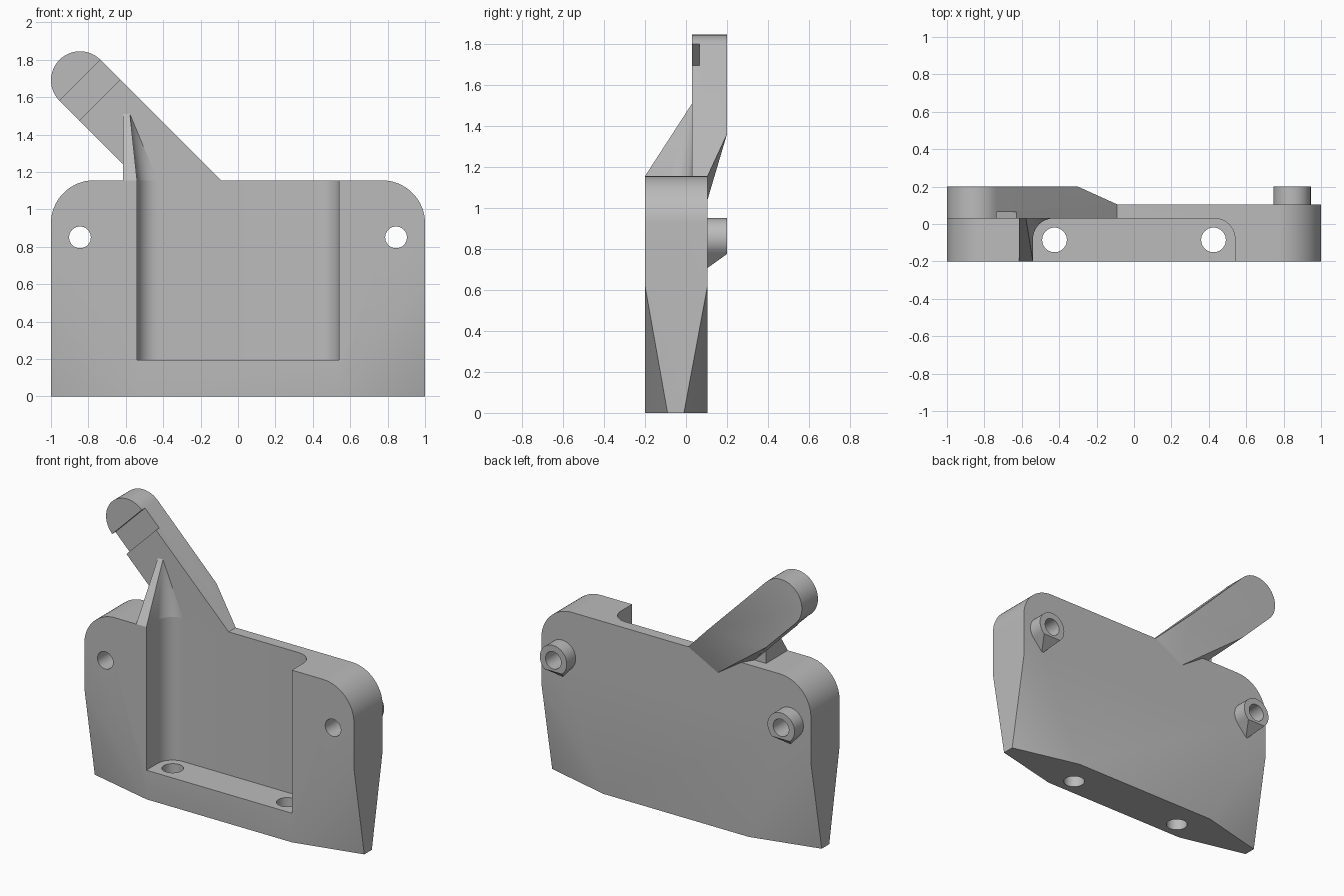
import bpy, bmesh
from math import sin, cos, pi, radians
from mathutils import Matrix

if "Cube" in bpy.data.objects:
    bpy.data.objects.remove(bpy.data.objects["Cube"])

grey = bpy.data.materials.new("plain_grey")
grey.use_nodes = True
grey.diffuse_color = (0.5, 0.5, 0.5, 1)
grey.node_tree.nodes["Principled BSDF"].inputs["Base Color"].default_value = (0.5, 0.5, 0.5, 1)

TOP, FRONT, BACK, WALL = 1.155, -0.2, 0.105, 0.03


def finish(name, bm):
    bmesh.ops.recalc_face_normals(bm, faces=bm.faces)
    mesh = bpy.data.meshes.new(name)
    bm.to_mesh(mesh)
    bm.free()
    mesh.materials.append(grey)
    obj = bpy.data.objects.new(name, mesh)
    bpy.context.collection.objects.link(obj)
    return obj


def hull(name, points):
    bm = bmesh.new()
    for p in points:
        bm.verts.new(p)
    bmesh.ops.convex_hull(bm, input=bm.verts)
    bmesh.ops.delete(bm, geom=[v for v in bm.verts if not v.link_faces], context='VERTS')
    bmesh.ops.dissolve_limit(bm, angle_limit=0.01, verts=bm.verts, edges=bm.edges)
    return finish(name, bm)


def arc(cx, cy, r, start, end, n=16):
    angles = [radians(start + (end - start) * i / n) for i in range(n + 1)]
    return [(cx + r * cos(a), cy + r * sin(a)) for a in angles]


def cylinder(name, centre, r, depth, along_y=False):
    bm = bmesh.new()
    m = Matrix.Translation(centre)
    if along_y:
        m = m @ Matrix.Rotation(pi / 2, 4, 'X')
    bmesh.ops.create_cone(bm, cap_ends=True, segments=40, radius1=r, radius2=r,
                          depth=depth, matrix=m)
    return finish(name, bm)


def cut(obj, cutter):
    cutter.hide_render = True
    mod = obj.modifiers.new("cut", 'BOOLEAN')
    mod.operation, mod.solver, mod.object = 'DIFFERENCE', 'EXACT', cutter
    bpy.context.view_layer.objects.active = obj
    bpy.ops.object.modifier_apply(modifier=mod.name)
    bpy.data.objects.remove(cutter)


# Body block: rounded top corners, lower corners tapering to a narrow edge
points = []
for s in (-1, 1):
    for y, toe in ((FRONT, -0.09), (BACK, -0.01)):
        points += [(s * x, y, z) for x, z in arc(0.77, TOP - 0.23, 0.23, 0, 90)]
        points += [(s, y, 0.62), (s * 0.54, y, 0), (s, toe, 0)]
body = hull("body", points)

# Open pocket with rounded rear corners
fillet = arc(-0.43, WALL - 0.11, 0.11, 180, 90, 10)
profile = [(-0.54, -0.4)] + fillet
profile += [(-x, y) for x, y in reversed(profile)]
bm = bmesh.new()
floor = bm.faces.new([bm.verts.new((x, y, 0.195)) for x, y in profile])
ext = bmesh.ops.extrude_face_region(bm, geom=[floor])
bmesh.ops.translate(bm, vec=(0, 0, 1.2),
                    verts=[v for v in ext["geom"] if isinstance(v, bmesh.types.BMVert)])
cut(body, finish("pocket_cutter", bm))

# Holes through the shelf and side walls, and rear bosses with sloped supports
parts = [body]
for s, side in ((-1, "right"), (1, "left")):
    cut(body, cylinder("shelf_hole", (s * 0.425, -0.085, 0.1), 0.066, 0.6))
    cx, cz = s * 0.845, 0.85
    ring = arc(cx, cz, 0.1, 0, 360, 40)
    points = [(x, BACK - 0.01, z) for x, z in ring] + [(cx, BACK - 0.01, cz - 0.15)]
    points += [(x, 0.2, z) for x, z in ring if z > cz - 0.075]
    points += [(cx + d, 0.2, cz - 0.075) for d in (-0.066, 0.066)]
    boss = hull(side + "_rear_boss", points)
    for obj in (body, boss):
        cut(obj, cylinder("side_hole", (cx, 0, cz), 0.058, 1, True))
    parts.append(boss)

# Slanted arm with rounded tip, blending into the rear of the body
tip = arc(-0.845, 1.69, 0.155, 45, 225, 24)
points = [(x, y, z) for x, z in tip for y in (WALL, 0.2)]
points += [(-0.3, 0.2, 1.36), (-0.735, 0.2, 1.36), (-0.09, BACK, TOP),
           (-0.31, BACK, 1.04), (-0.09, WALL, TOP), (-0.53, WALL, TOP)]
arm = hull("arm", points)

# Shallow notch across the front of the arm
bm = bmesh.new()
m = (Matrix.Translation((-0.792, 0.015, 1.637)) @ Matrix.Rotation(radians(45), 4, 'Y')
     @ Matrix.Diagonal((0.15, 0.1, 0.6, 1)))
bmesh.ops.create_cube(bm, size=1, matrix=m)
cut(arm, finish("notch_cutter", bm))
parts.append(arm)

# Tapered fin bracing the arm, its inner side continuing the pocket corner
bm = bmesh.new()
outer = [bm.verts.new((-0.615, y, TOP)) for y in (WALL, FRONT)]
inner = [bm.verts.new((x, y, TOP)) for x, y in [(-0.54, FRONT)] + fillet]
peak_out = bm.verts.new((-0.615, WALL, 1.51))
peak_in = bm.verts.new((-0.578, WALL, 1.51))
bm.faces.new(outer + inner)
bm.faces.new([outer[0], outer[1], peak_out])
bm.faces.new([outer[1], inner[0], peak_in, peak_out])
for a, b in zip(inner, inner[1:]):
    bm.faces.new([a, b, peak_in])
bm.faces.new([inner[-1], outer[0], peak_out, peak_in])
parts.append(finish("fin", bm))

# Smooth the rounded surfaces, keep the edges sharp
bpy.ops.object.select_all(action='DESELECT')
for obj in parts:
    obj.select_set(True)
bpy.context.view_layer.objects.active = body
bpy.ops.object.shade_smooth_by_angle(angle=radians(20))
